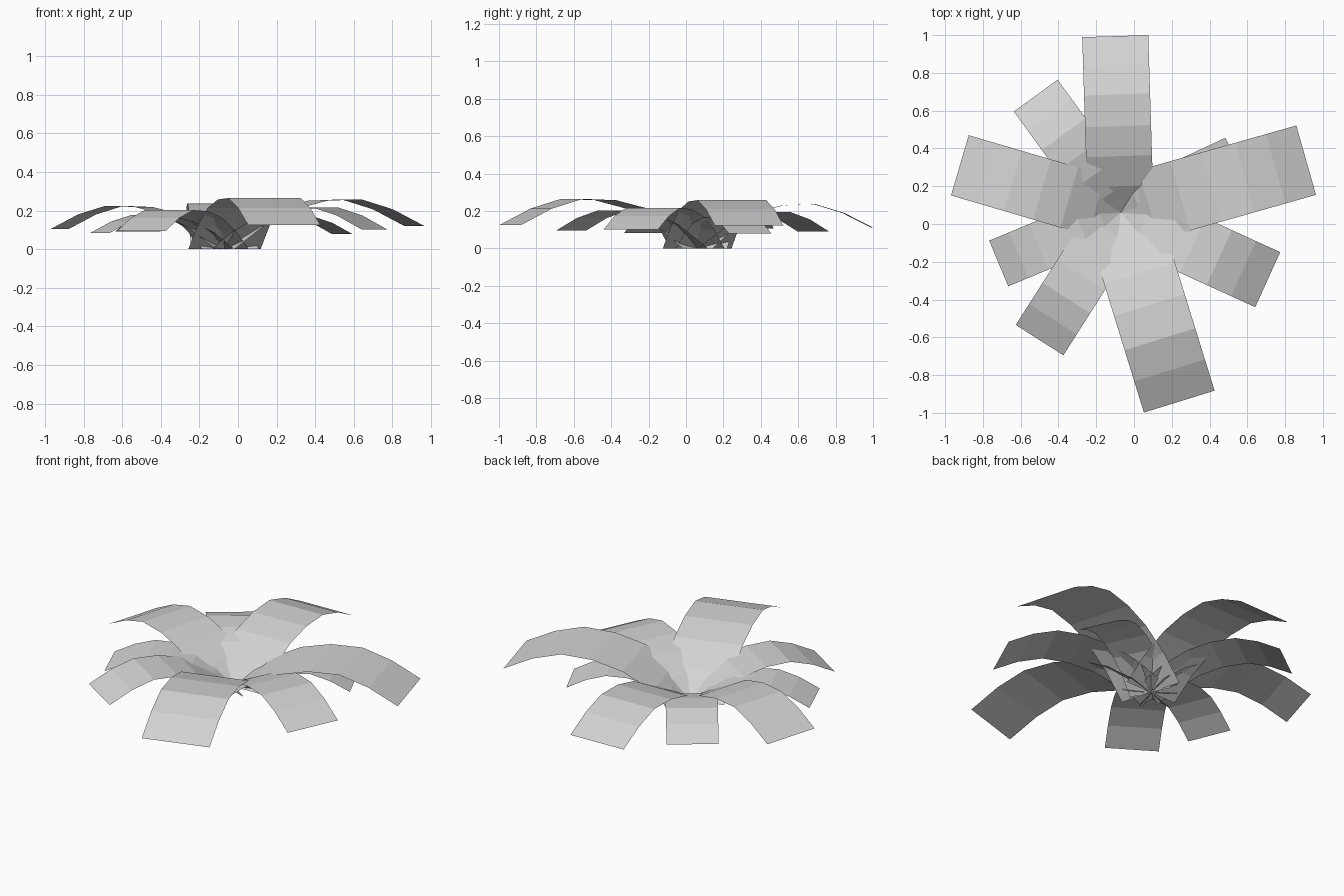
import bpy
import math
from mathutils import Matrix, Vector

if "Cube" in bpy.data.objects:
    bpy.data.objects.remove(bpy.data.objects["Cube"], do_unlink=True)

leaf_grey = bpy.data.materials.new("leaf_grey")
leaf_grey.use_nodes = True
leaf_grey.diffuse_color = (0.65, 0.65, 0.65, 1)
leaf_grey.node_tree.nodes["Principled BSDF"].inputs["Base Color"].default_value = (0.65, 0.65, 0.65, 1)

CENTRE = Vector((-0.07, 0.06, 0))
HALF_WIDTH = 0.187

# Arching leaf profile for a leaf of unit reach: distance outward, height
ARCH = [(0, 0), (0.15, 0.115), (0.32, 0.203), (0.49, 0.246),
        (0.67, 0.253), (0.835, 0.203), (1, 0.119)]


def add_leaf(name, angle, reach):
    """Make a bent strip that rises from the centre and droops at its tip."""
    verts = [(d, side * HALF_WIDTH, h) for d, h in ARCH for side in (-1, 1)]
    faces = [(2 * i, 2 * i + 2, 2 * i + 3, 2 * i + 1) for i in range(len(ARCH) - 1)]
    mesh = bpy.data.meshes.new(name)
    mesh.from_pydata(verts, [], faces)
    mesh.transform(Matrix.Translation(CENTRE)
                   @ Matrix.Rotation(math.radians(angle), 4, "Z")
                   @ Matrix.Scale(reach, 4))
    mesh.materials.append(leaf_grey)
    bpy.context.collection.objects.link(bpy.data.objects.new(name, mesh))


# Long leaves
add_leaf("back_leaf", 91.8, 0.935)
add_leaf("left_leaf", 15.8, 1.02)
add_leaf("front_leaf", -72.8, 1.047)
add_leaf("right_leaf", 163.6, 0.888)

# Short leaves between them
add_leaf("front_left_leaf", -24.5, 0.855)
add_leaf("front_right_leaf", -122.5, 0.80)
add_leaf("lower_right_leaf", -157.4, 0.70)
add_leaf("back_right_leaf", 126, 0.766)
add_leaf("back_left_leaf", 25, 0.67)
